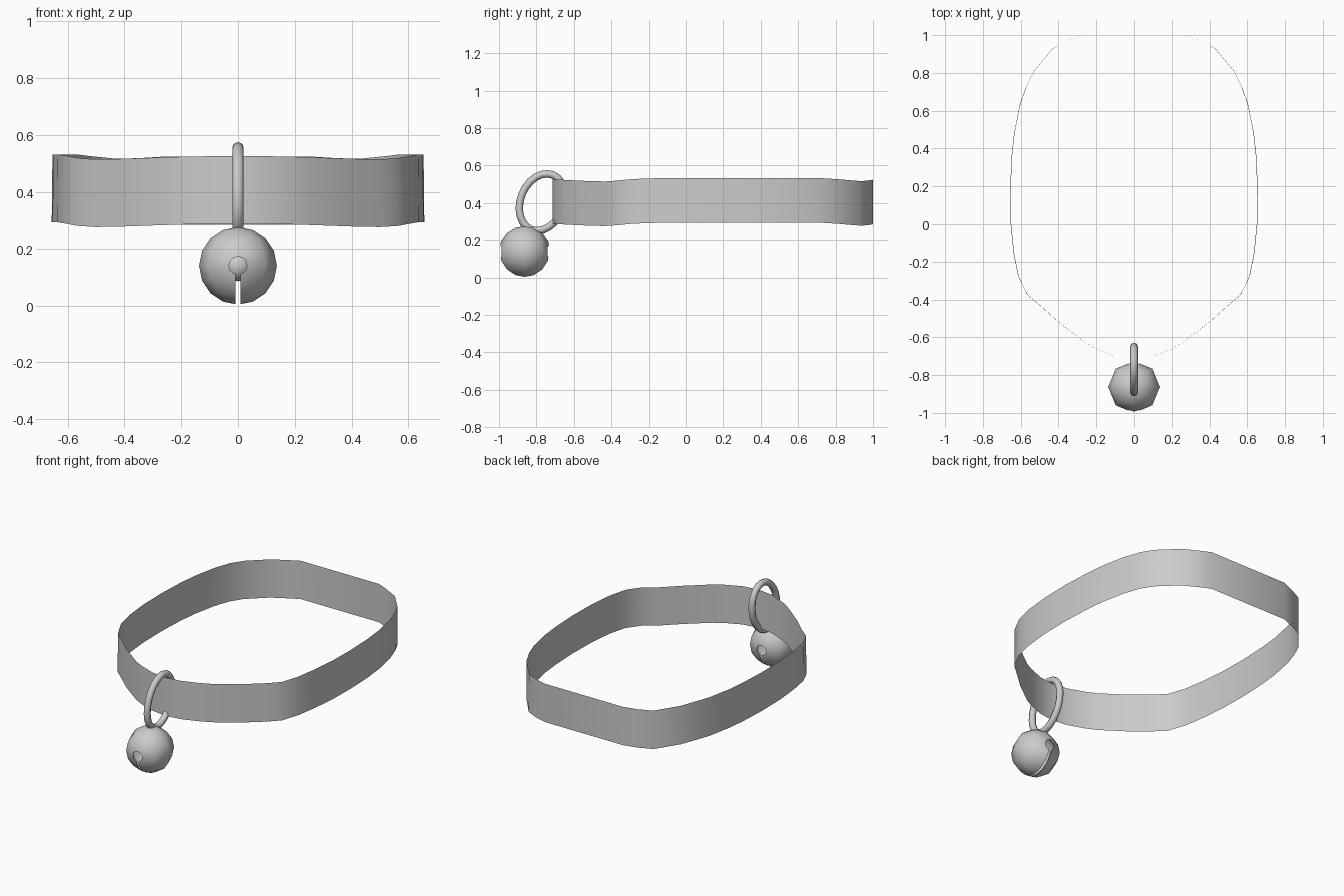
import bpy, bmesh, math
from mathutils import Vector

if "Cube" in bpy.data.objects:
    bpy.data.objects.remove(bpy.data.objects["Cube"])


def make_object(name, bm, angle=50):
    bmesh.ops.recalc_face_normals(bm, faces=bm.faces)
    me = bpy.data.meshes.new(name)
    bm.to_mesh(me)
    bm.free()
    ob = bpy.data.objects.new(name, me)
    bpy.context.collection.objects.link(ob)
    smooth(ob, angle)
    return ob


def smooth(ob, angle):
    bpy.ops.object.select_all(action='DESELECT')
    ob.select_set(True)
    bpy.context.view_layer.objects.active = ob
    bpy.ops.object.shade_smooth_by_angle(angle=math.radians(angle))


# collar band: half outline from back to front as (x, y, height of lower edge)
half = [(0.27, 1.0, .286), (0.35, .97, .281), (0.43, .93, .279), (0.53, .81, .289),
        (0.57, .73, .294), (0.605, .63, .294), (0.635, .48, .294), (0.648, .36, .294),
        (0.656, .18, .294), (0.653, 0, .294), (0.637, -.16, .294), (0.612, -.28, .290),
        (0.565, -.375, .281), (0.5, -.43, .277), (0.4, -.52, .279), (0.26, -.627, .284),
        (0.2, -.66, .286), (0.1, -.70, .288), (0, -.714, .288)]
loop = half + [(-x, y, z) for x, y, z in half[-2::-1]]
bm = bmesh.new()
low = [bm.verts.new(p) for p in loop]
high = [bm.verts.new((x * 0.996, y, z + 0.238)) for x, y, z in loop]
n = len(loop)
for i in range(n):
    j = (i + 1) % n
    bm.faces.new((low[i], low[j], high[j], high[i]))
make_object("collar_band", bm)

# tilted oval ring hooked over the front of the band
bm = bmesh.new()
tilt, tube, segs, sides = math.radians(21.8), 0.02, 24, 8
long_axis = Vector((0, math.sin(tilt), math.cos(tilt)))
short_axis = Vector((0, math.cos(tilt), -math.sin(tilt)))
centre = Vector((0, -0.77, 0.404))
rings = []
for i in range(segs):
    t = 2 * math.pi * i / segs
    p = centre + long_axis * 0.157 * math.cos(t) + short_axis * 0.115 * math.sin(t)
    out = (long_axis * 0.115 * math.cos(t) + short_axis * 0.157 * math.sin(t)).normalized()
    ring = []
    for k in range(sides):
        a = 2 * math.pi * k / sides
        ring.append(bm.verts.new(p + out * tube * math.cos(a) + Vector((tube * math.sin(a), 0, 0))))
    rings.append(ring)
for i in range(segs):
    a, b = rings[i], rings[(i + 1) % segs]
    for k in range(sides):
        m = (k + 1) % sides
        bm.faces.new((a[k], a[m], b[m], b[k]))
make_object("hanging_ring", bm, 60)


# bell shell and the clapper inside it
def ball(name, radius, u, v):
    bm = bmesh.new()
    bmesh.ops.create_uvsphere(bm, u_segments=u, v_segments=v, radius=radius)
    ob = make_object(name, bm)
    ob.location = (0, -0.863, 0.14)
    return ob


ball("bell_clapper", 0.055, 12, 8)
bell = ball("bell_shell", 0.137, 8, 8)
shell = bell.modifiers.new("shell", 'SOLIDIFY')
shell.thickness = 0.006
shell.offset = -1

# keyhole cutters: round hole front to back, slot through the bottom
bpy.ops.mesh.primitive_cylinder_add(vertices=12, radius=0.032, depth=0.5,
                                    location=(0, -0.863, 0.14), rotation=(math.pi / 2, 0, 0))
cutters = [bpy.context.object]
bpy.ops.mesh.primitive_cube_add(size=1, location=(0, -0.863, 0.045))
cutters.append(bpy.context.object)
cutters[1].scale = (0.016, 0.5, 0.16)
for cutter in cutters:
    cutter.name = "keyhole_cutter"
    cutter.hide_render = True
    cut = bell.modifiers.new("cut", 'BOOLEAN')
    cut.object = cutter
    cut.solver = 'EXACT'
bpy.context.view_layer.update()
bpy.context.view_layer.objects.active = bell
for name in [m.name for m in bell.modifiers]:
    bpy.ops.object.modifier_apply(modifier=name)
for cutter in cutters:
    bpy.data.objects.remove(cutter)
smooth(bell, 50)
